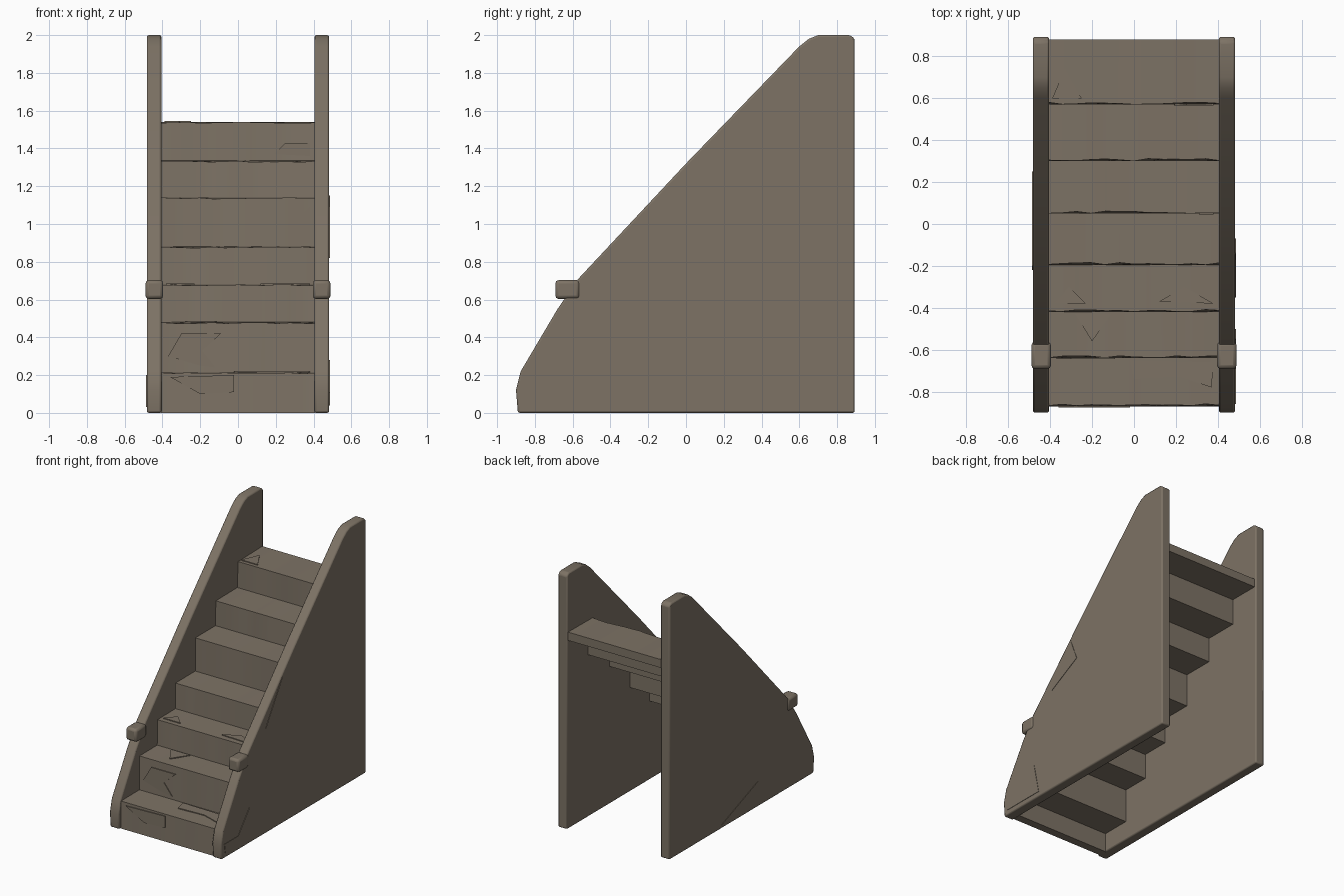
import bpy, bmesh, random
from mathutils import Vector

random.seed(4)
cube = bpy.data.objects.get("Cube")
if cube:
    bpy.data.objects.remove(cube, do_unlink=True)

stone = bpy.data.materials.new("weathered brown stone")
stone.use_nodes = True
colour = (0.205, 0.17, 0.13, 1)
stone.diffuse_color = colour
shader = stone.node_tree.nodes["Principled BSDF"]
shader.inputs["Base Color"].default_value = colour
shader.inputs["Roughness"].default_value = 0.9


def finish(name, bm, bevel=0, segments=2):
    bmesh.ops.recalc_face_normals(bm, faces=bm.faces)
    mesh = bpy.data.meshes.new(name)
    bm.to_mesh(mesh)
    bm.free()
    mesh.materials.append(stone)
    ob = bpy.data.objects.new(name, mesh)
    bpy.context.collection.objects.link(ob)
    if bevel:
        mod = ob.modifiers.new("worn edges", "BEVEL")
        mod.width = bevel
        mod.segments = segments
        mod.limit_method = "ANGLE"
    bpy.ops.object.select_all(action="DESELECT")
    ob.select_set(True)
    bpy.context.view_layer.objects.active = ob
    bpy.ops.object.shade_smooth_by_angle(angle=0.6)
    return ob


def prism(name, points, push, bevel=0):
    bm = bmesh.new()
    face = bm.faces.new([bm.verts.new(p) for p in points])
    new = bmesh.ops.extrude_face_region(bm, geom=[face])["geom"]
    moved = [v for v in new if isinstance(v, bmesh.types.BMVert)]
    bmesh.ops.translate(bm, verts=moved, vec=Vector(push))
    return finish(name, bm, bevel)


# Side walls with rounded top corner and kinked front slope
wall = [(-0.89, 0), (-0.9, 0.12), (-0.875, 0.22), (-0.68, 0.55), (-0.57, 0.71),
        (0, 1.32), (0.6, 1.94), (0.65, 1.98), (0.7, 2), (0.87, 2), (0.893, 1.98), (0.893, 0)]
for side, word in ((1, "left"), (-1, "right")):
    prism(word + "_wall", [(side * 0.405, y, z) for y, z in wall], (side * 0.078, 0, 0), 0.01)

    # Square rounded knob where the slope changes
    bm = bmesh.new()
    bmesh.ops.create_cube(bm, size=1)
    for v in bm.verts:
        v.co = Vector((side * 0.443 + v.co.x * 0.094, -0.627 + v.co.y * 0.13, 0.653 + v.co.z * 0.1))
    finish(word + "_knob", bm, 0.018)

# Stair shell: stepped top and matching stepped underside
risers = [-0.87, -0.64, -0.42, -0.195, 0.05, 0.3, 0.57]
heights = [0.215, 0.48, 0.68, 0.88, 1.14, 1.335, 1.54]
thick, back = 0.065, 0.88
outer, inner = [], []
for i, (y, z) in enumerate(zip(risers, heights)):
    low = heights[i - 1] if i else 0
    outer += [(y, low), (y, z)]
    inner += [(y + thick, max(low - thick, 0)), (y + thick, z - thick)]
profile = outer + [(back, heights[-1]), (back, heights[-1] - thick)] + inner[::-1]
nosings = {2 * i + 1 for i in range(len(risers))}

slices = 12
bm = bmesh.new()
rings = []
for s in range(slices + 1):
    x = -0.41 + 0.82 * s / slices
    ring = []
    for k, (y, z) in enumerate(profile):
        worn = random.uniform(0, 0.012) if k in nosings else 0
        ring.append(bm.verts.new((x, y + worn, z - worn * 0.6)))
    rings.append(ring)
count = len(profile)
for a, b in zip(rings, rings[1:]):
    for k in range(count):
        n = (k + 1) % count
        bm.faces.new((a[k], a[n], b[n], b[k]))
bm.faces.new(rings[0])
bm.faces.new(rings[-1])
finish("stairs", bm)

# Thin flakes of stone on treads: step index, outline in x and y
treads = [
    (6, [(-0.39, 0.6), (-0.33, 0.74), (-0.25, 0.6)]),
    (2, [(0.12, -0.37), (0.24, -0.3), (0.38, -0.38)]),
    (2, [(-0.38, -0.38), (-0.31, -0.3), (-0.23, -0.38)]),
    (1, [(-0.28, -0.43), (-0.11, -0.43), (-0.2, -0.56)]),
    (0, [(-0.02, -0.65), (0.38, -0.66), (0.37, -0.78), (0.22, -0.73), (0, -0.74)]),
]
for step, shape in treads:
    prism("tread_flake", [(x, y, heights[step] - 0.002) for x, y in shape], (0, 0, 0.007))

# Flakes on risers: step index, outline in x and z
fronts = [
    (6, [(0.19, 1.37), (0.25, 1.43), (0.38, 1.43), (0.38, 1.36)]),
    (4, [(0.31, 0.9), (0.31, 1.01), (0.38, 1.09), (0.38, 0.9)]),
    (1, [(-0.37, 0.3), (-0.2, 0.25), (-0.12, 0.24), (-0.19, 0.33), (-0.09, 0.42), (-0.3, 0.42)]),
    (0, [(-0.36, 0.19), (-0.02, 0.2), (-0.02, 0.11), (-0.2, 0.1)]),
]
for step, shape in fronts:
    prism("riser_flake", [(x, risers[step] + 0.002, z) for x, z in shape], (0, -0.007, 0))

# Flakes on the outer walls: side, outline in y and z
sides = [
    (1, [(-0.35, 0.82), (-0.14, 1.15), (-0.07, 0.97)]),
    (1, [(-0.86, 0.11), (-0.69, 0.11), (-0.55, 0.28), (-0.5, 0.04), (-0.85, 0.04)]),
    (-1, [(0.25, 0.03), (-0.2, 0.2), (-0.22, 0.03)]),
]
for side, shape in sides:
    prism("wall_flake", [(side * 0.482, y, z) for y, z in shape], (side * 0.004, 0, 0))
